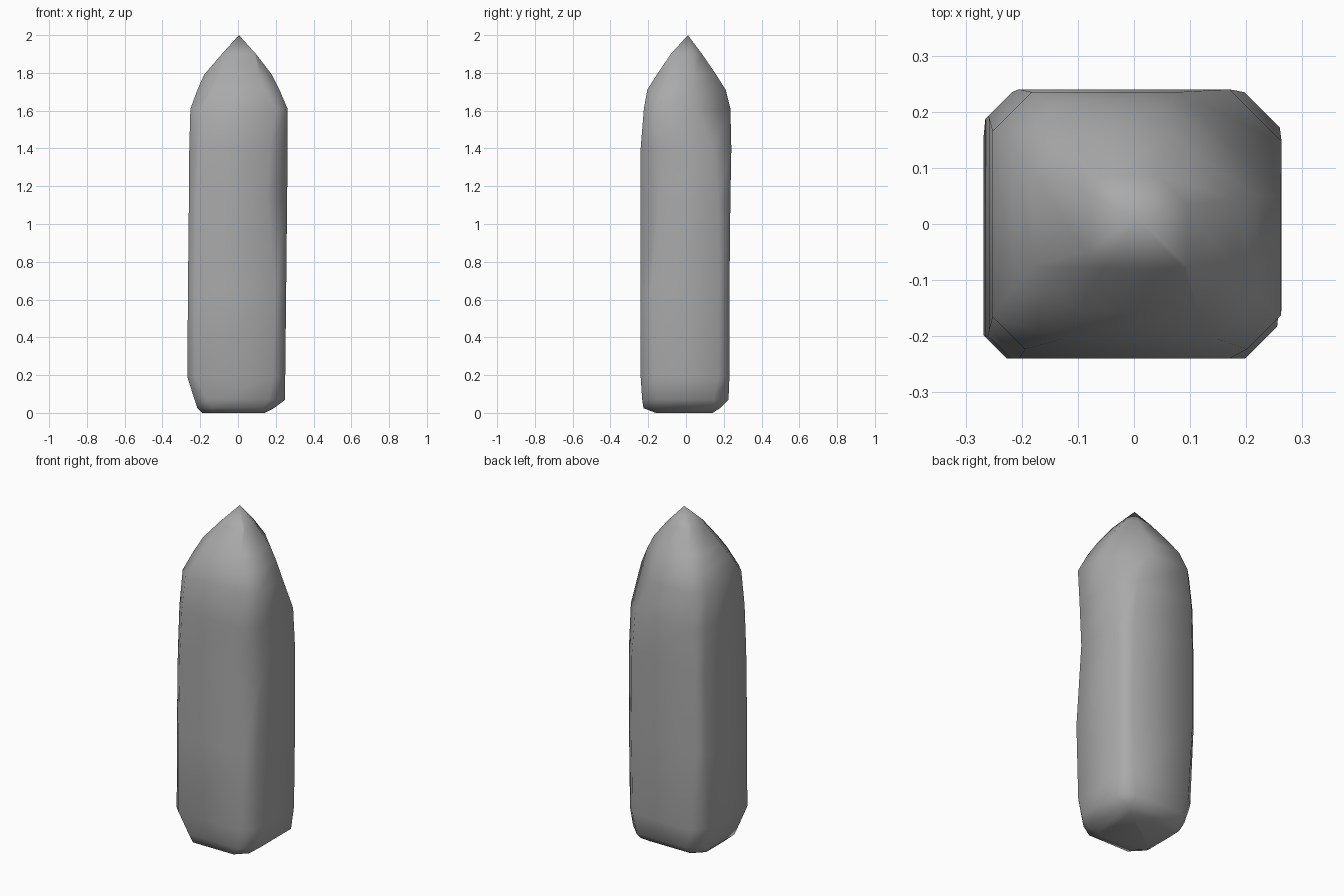
import bpy
import bmesh
from math import sqrt

cube = bpy.data.objects.get("Cube")
if cube:
    bpy.data.objects.remove(cube, do_unlink=True)

# Stone colour
stone = bpy.data.materials.new("grey_stone")
stone.use_nodes = True
grey = (0.4, 0.4, 0.4, 1.0)
stone.diffuse_color = grey
stone.node_tree.nodes["Principled BSDF"].inputs["Base Color"].default_value = grey

# Height, then reach to -x, +x, -y, +y, then reach along the
# diagonals back-left, back-right, front-right, front-left
SECTIONS = [
    (0.0, .19, .14, .16, .14, .20, .19, .20, .19),
    (.025, .215, .19, .225, .18, .25, .24, .26, .25),
    (.07, .23, .25, .232, .225, .28, .27, .28, .28),
    (.19, .268, .25, .24, .23, .30, .30, .33, .30),
    (.65, .265, .255, .24, .23, .305, .32, .33, .31),
    (1.13, .26, .26, .24, .235, .305, .32, .325, .28),
    (1.4, .258, .263, .24, .24, .29, .315, .315, .29),
    (1.61, .252, .262, .223, .235, .22, .295, .295, .30),
    (1.71, .215, .22, .205, .21, .19, .25, .235, .25),
    (1.79, .18, .18, .155, .16, .16, .19, .18, .19),
    (1.9, .085, .095, .08, .085, .09, .10, .095, .12),
]


def section_ring(bm, section):
    """A rectangle with each corner cut off at its own diagonal reach."""
    z, right, left, front, back, *diagonals = section
    corners = [(left, back, 1, 1), (right, back, -1, 1),
               (right, front, -1, -1), (left, front, 1, -1)]
    ring = []
    for (x, y, sx, sy), reach in zip(corners, diagonals):
        total = reach * sqrt(2)
        pair = [(x, total - x), (total - y, y)]
        if sx * sy < 0:
            pair.reverse()
        ring += [bm.verts.new((sx * px, sy * py, z)) for px, py in pair]
    return ring


# Chipped stone post: skin the sections and close to a point
bm = bmesh.new()
rings = [section_ring(bm, s) for s in SECTIONS]
tip = bm.verts.new((0.005, 0.01, 2.0))
count = len(rings[0])
for low, high in zip(rings, rings[1:]):
    for i in range(count):
        j = (i + 1) % count
        bm.faces.new((low[i], low[j], high[j], high[i]))
for i in range(count):
    bm.faces.new((rings[-1][i], rings[-1][(i + 1) % count], tip))
bm.faces.new(reversed(rings[0]))
bmesh.ops.recalc_face_normals(bm, faces=bm.faces)
for face in bm.faces:
    face.smooth = True

mesh = bpy.data.meshes.new("stone_post")
bm.to_mesh(mesh)
bm.free()
mesh.materials.append(stone)
post = bpy.data.objects.new("stone_post", mesh)
bpy.context.collection.objects.link(post)
